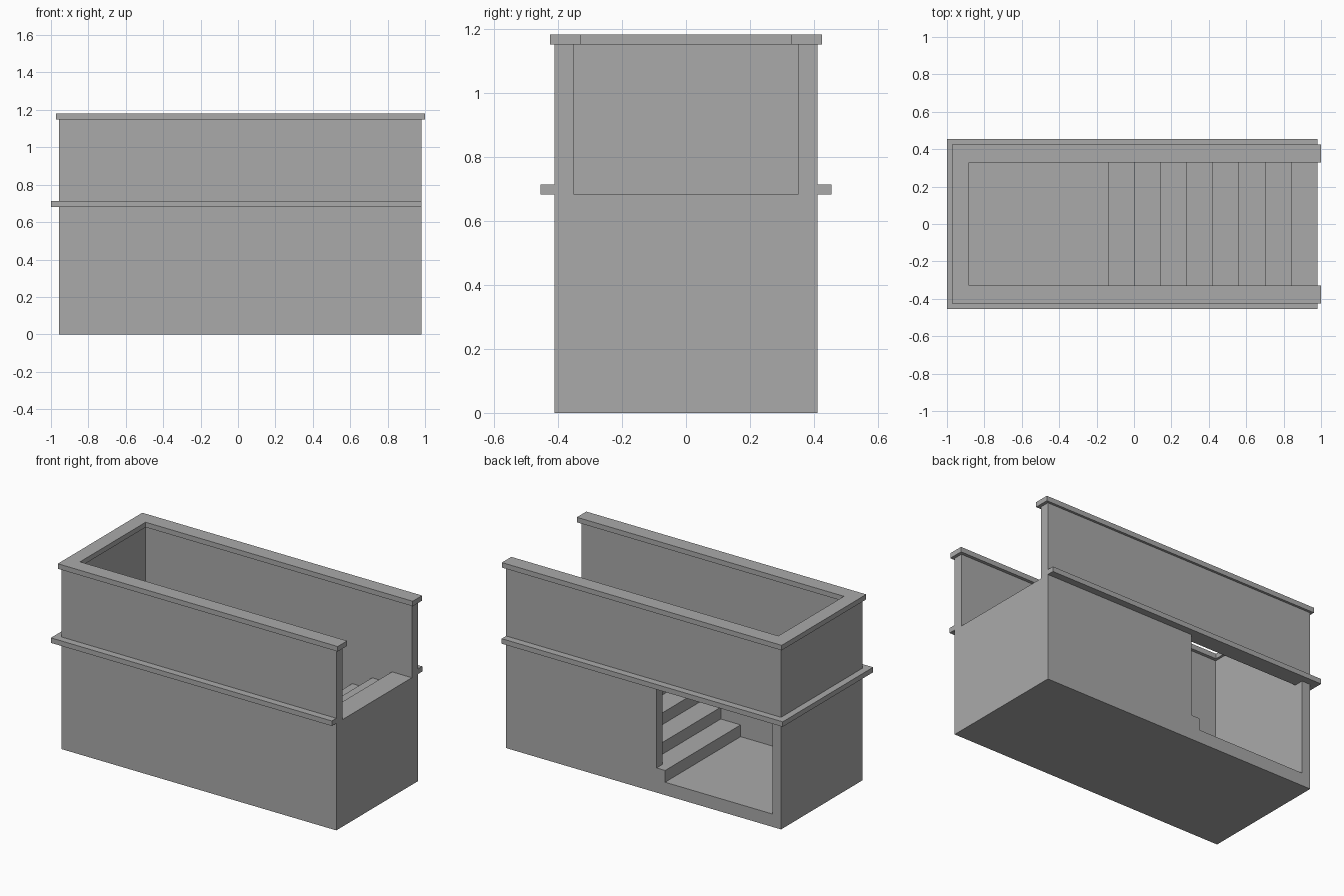
import bpy
import bmesh
from mathutils import Vector

cube = bpy.data.objects.get("Cube")
if cube:
    bpy.data.objects.remove(cube, do_unlink=True)

stone = bpy.data.materials.new("plain_grey")
stone.use_nodes = True
stone.diffuse_color = (0.4, 0.4, 0.4, 1)
stone.node_tree.nodes["Principled BSDF"].inputs["Base Color"].default_value = (0.4, 0.4, 0.4, 1)

# Main dimensions
WEST, EAST = -0.957, 0.98        # closed end and open end
HALF, INNER = 0.41, 0.35         # outer and inner half width
ROOM = -0.897                    # inner face of the closed end
FLOOR, LANDING, TOP = 0.082, 0.682, 1.15
STEPS, TREAD, FIRST = 8, 0.14, -0.14
RISE = (LANDING - FLOOR) / STEPS
THICK = 0.032                    # ledge and coping slabs


def prism(name, outline, direction):
    """Extrude a flat closed outline into a solid."""
    bm = bmesh.new()
    face = bm.faces.new([bm.verts.new(p) for p in outline])
    moved = bmesh.ops.extrude_face_region(bm, geom=[face])["geom"]
    verts = [g for g in moved if isinstance(g, bmesh.types.BMVert)]
    bmesh.ops.translate(bm, verts=verts, vec=Vector(direction))
    bmesh.ops.recalc_face_normals(bm, faces=bm.faces)
    mesh = bpy.data.meshes.new(name)
    bm.to_mesh(mesh)
    bm.free()
    mesh.materials.append(stone)
    obj = bpy.data.objects.new(name, mesh)
    bpy.context.collection.objects.link(obj)
    return obj


def side_prism(name, profile, y0, y1):
    """Profile in x and z, extruded across the width."""
    return prism(name, [(x, y0, z) for x, z in profile], (0, y1 - y0, 0))


def u_slab(name, outer_x, outer_y, inner_x, inner_y, end_x, z):
    """Flat U-shaped slab, open toward the landing."""
    half = [(end_x, inner_y), (inner_x, inner_y)]
    rim = [(outer_x, outer_y), (end_x, outer_y)]
    plan = half + [(x, -y) for x, y in reversed(half)]
    plan += [(x, -y) for x, y in reversed(rim)] + rim
    return prism(name, [(x, y, z) for x, y in plan], (0, 0, THICK))


# Solid block that the stairwell is carved from
body = side_prism("stairwell_body",
                  [(WEST, 0), (EAST, 0), (EAST, TOP), (WEST, TOP)], -HALF, HALF)

# Stepped void: floor, flight of steps, landing open at the end and the top
void = [(ROOM, FLOOR)]
for i in range(STEPS):
    x = FIRST + i * TREAD
    void += [(x, FLOOR + i * RISE), (x, FLOOR + (i + 1) * RISE)]
void += [(EAST + 0.2, LANDING), (EAST + 0.2, TOP + 0.2), (ROOM, TOP + 0.2)]
stair_cutter = side_prism("stair_cutter", void, -INNER, INNER)

# Doorway through the back wall, including the start of the first step
JAMB = -0.08
doorway = [(ROOM, FLOOR), (FIRST, FLOOR), (FIRST, FLOOR + RISE),
           (JAMB, FLOOR + RISE), (JAMB, LANDING), (ROOM, LANDING)]
door_cutter = side_prism("doorway_cutter", doorway, 0.2, HALF + 0.1)

for cutter in (stair_cutter, door_cutter):
    cutter.hide_render = True
    mod = body.modifiers.new("carve", "BOOLEAN")
    mod.operation = "DIFFERENCE"
    mod.solver = "EXACT"
    mod.object = cutter
    bpy.context.view_layer.objects.active = body
    bpy.ops.object.modifier_apply(modifier=mod.name)
for cutter in (stair_cutter, door_cutter):
    bpy.data.objects.remove(cutter, do_unlink=True)

# Merge leftover coplanar cuts
bm = bmesh.new()
bm.from_mesh(body.data)
bmesh.ops.remove_doubles(bm, verts=bm.verts, dist=0.0001)
bmesh.ops.dissolve_limit(bm, angle_limit=0.01, verts=bm.verts, edges=bm.edges)
bm.to_mesh(body.data)
bm.free()

# Ledge around the outside and coping along the wall tops
u_slab("outer_ledge", -1.0, 0.455, WEST, HALF, EAST, LANDING)
u_slab("wall_coping", -0.972, 0.425, -0.882, 0.33, 1.0, TOP)
